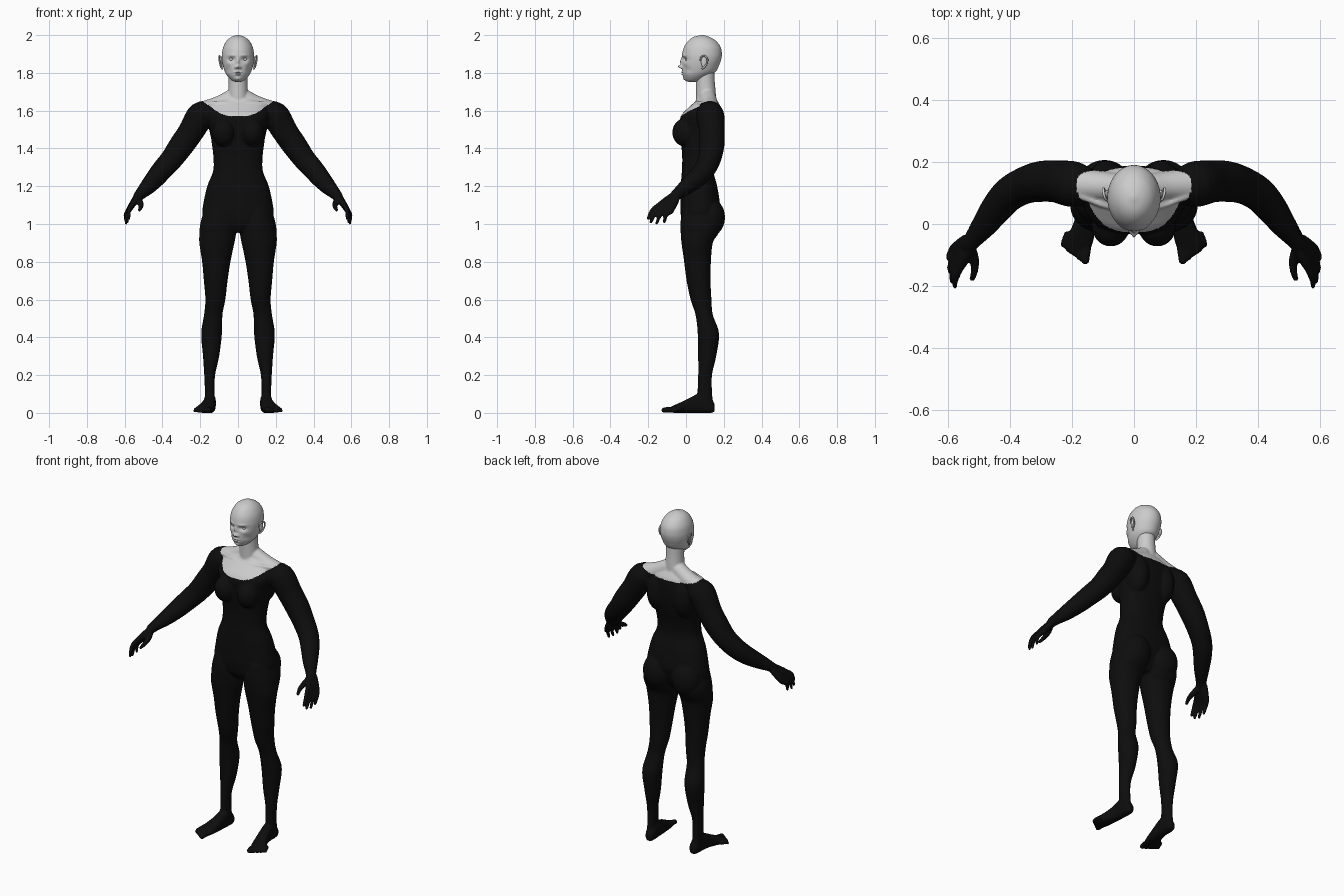
import bpy, bmesh
from math import sin, cos, pi, exp
from mathutils import Vector, Matrix


def smooth(keys, n):
    """Catmull-Rom interpolation between key tuples."""
    out = []
    for i in range(len(keys) - 1):
        a, b, c, d = (keys[max(0, min(len(keys) - 1, i + k))] for k in (-1, 0, 1, 2))
        for k in range(n):
            t = k / n
            out.append([0.5 * (2 * q + (r - p) * t + (2 * p - 5 * q + 4 * r - s) * t * t
                               + (3 * q - p - 3 * r + s) * t ** 3)
                        for p, q, r, s in zip(a, b, c, d)])
    return out + [list(keys[-1])]


def skin(bm, rings):
    """Bridge rings of points into a closed surface."""
    vs = [[bm.verts.new(p) for p in ring] for ring in rings]
    n = len(vs[0])
    for a, b in zip(vs, vs[1:]):
        for i in range(n):
            j = (i + 1) % n
            bm.faces.new((a[i], a[j], b[j], b[i]))
    bm.faces.new(vs[0][::-1])
    bm.faces.new(vs[-1])


def loft(bm, keys, s=1, axis='z', segs=40, n=6, e=0.92):
    """Keys: station, centre x, half width, depth from, depth to."""
    rings = []
    for h, c, r, lo, hi in smooth(keys, n):
        ring = []
        for i in range(segs):
            u, v = cos(2 * pi * i / segs), sin(2 * pi * i / segs)
            u = abs(u) ** e * (1 if u > 0 else -1)
            v = abs(v) ** e * (1 if v > 0 else -1)
            x, d = s * (c + max(r, 0.001) * u), (lo + hi) / 2 + (hi - lo) / 2 * v
            ring.append((x, d, h) if axis == 'z' else (x, h, d))
        rings.append(ring)
    skin(bm, rings)


def ball(bm, c, r, s=1, seg=24):
    m = Matrix.Translation((s * c[0], c[1], c[2])) @ Matrix.Diagonal((*r, 1))
    bmesh.ops.create_uvsphere(bm, u_segments=seg, v_segments=seg // 2, radius=1, matrix=m)


def tube(bm, keys, s=1, segs=20, n=5):
    """Round tube through (x, y, z, radius) keys with rounded ends."""
    pts = smooth(keys, n)
    pos = [Vector((s * p[0], p[1], p[2])) for p in pts]
    prev, q, rings = Vector((0, 0, 1)), Matrix.Identity(3).to_quaternion(), []
    for i, p in enumerate(pos):
        t = (pos[min(i + 1, len(pos) - 1)] - pos[max(i - 1, 0)]).normalized()
        q = prev.rotation_difference(t) @ q
        prev = t
        rings.append([p + q @ Vector((pts[i][3] * cos(2 * pi * k / segs),
                                      pts[i][3] * sin(2 * pi * k / segs), 0)) for k in range(segs)])
    skin(bm, rings)
    for k in (keys[0], keys[-1]):
        ball(bm, k[:3], (k[3],) * 3, s, 16)


def finish(bm, name):
    bmesh.ops.recalc_face_normals(bm, faces=bm.faces)
    me = bpy.data.meshes.new(name)
    bm.to_mesh(me)
    bm.free()
    me.shade_smooth()
    ob = bpy.data.objects.new(name, me)
    bpy.context.collection.objects.link(ob)
    return ob


def mix(a, b, t):
    return tuple(p + (q - p) * t for p, q in zip(a, b))


bm = bmesh.new()
# torso and neck
loft(bm, [(.955, 0, .05, .01, .12), (1.0, 0, .165, -.02, .15), (1.05, 0, .188, -.028, .17),
          (1.1, 0, .185, -.03, .18), (1.2, 0, .163, -.028, .165), (1.28, 0, .132, -.022, .145),
          (1.35, 0, .13, -.02, .152), (1.42, 0, .138, -.025, .17), (1.5, 0, .15, -.03, .185),
          (1.57, 0, .165, -.028, .188), (1.62, 0, .155, .018, .183), (1.65, 0, .12, .05, .168),
          (1.67, 0, .06, .06, .155)], e=.88)
tube(bm, [(0, .107, 1.6, .055), (0, .106, 1.68, .053), (0, .103, 1.75, .05), (0, .1, 1.83, .05)])

for s in (1, -1):
    # bust, shoulder blade, buttock, trapezius and collar bone
    ball(bm, (.075, -.005, 1.485), (.062, .068, .075), s)
    ball(bm, (.088, .125, 1.52), (.065, .08, .12), s)
    ball(bm, (.095, .13, 1.035), (.085, .077, .1), s)
    tube(bm, [(.035, .115, 1.667, .045), (.1, .122, 1.63, .048), (.18, .127, 1.595, .056)], s)
    tube(bm, [(.018, .052, 1.635, .012), (.09, .06, 1.64, .011), (.17, .09, 1.635, .012)], s)
    # leg
    loft(bm, [(1.08, .1, .078, -.02, .17), (1.0, .105, .095, -.03, .188), (.95, .107, .097, -.028, .172),
              (.9, .112, .093, -.024, .142), (.8, .115, .075, -.01, .132), (.7, .118, .063, .003, .13),
              (.6, .12, .053, .024, .135), (.52, .131, .049, .05, .142), (.42, .14, .055, .062, .175),
              (.3, .1425, .043, .064, .16), (.2, .15, .029, .064, .138), (.1, .15, .025, .06, .139),
              (.04, .149, .028, .055, .146), (.01, .148, .025, .06, .145)], s, e=1)
    # foot and toes
    loft(bm, [(.152, .146, .014, .008, .045), (.135, .146, .026, 0, .07), (.08, .148, .031, 0, .105),
              (.03, .153, .033, 0, .085), (-.02, .165, .04, 0, .06), (-.06, .178, .046, 0, .042),
              (-.085, .181, .038, .003, .03), (-.095, .18, .03, .006, .025)], s, axis='y', e=.8)
    for i in range(5):
        t = i / 4
        r = .0145 - .005 * t
        tube(bm, [(.15 + .066 * t, -.065 + .035 * t, .018, r), (.155 + .07 * t, -.098 + .045 * t, .018, r),
                  (.157 + .071 * t, -.117 + .049 * t, r, r)], s, 14, 3)
    # arm
    tube(bm, [(.15, .12, 1.57, .06), (.195, .128, 1.575, .074), (.25, .137, 1.487, .068),
              (.3, .137, 1.415, .066), (.35, .125, 1.345, .06), (.4, .098, 1.288, .056),
              (.44, .055, 1.24, .051), (.48, 0, 1.195, .042), (.515, -.045, 1.16, .031),
              (.53, -.065, 1.143, .027)], s, 28)
    # hand: palm bones running on into fingers, then thumb
    tips = [(.577, -.201, 1.03), (.586, -.186, 1.01), (.592, -.155, 1.004), (.592, -.115, 1.01)]
    for i, tip in enumerate(tips):
        wrist = mix((.526, -.075, 1.145), (.542, -.052, 1.132), i / 3)
        knuckle = mix((.559, -.137, 1.105), (.583, -.08, 1.066), i / 3)
        mid = Vector(mix(knuckle, tip, .5)) + Vector((.008, -.008, .008))
        tube(bm, [(*wrist, .019), (*mix(wrist, knuckle, .5), .018), (*knuckle, .0145)], s, 16)
        tube(bm, [(*knuckle, .0135), (*mid, .0115), (*tip, .0085)], s, 16)
    tube(bm, [(.53, -.07, 1.135, .018), (.515, -.112, 1.108, .016), (.514, -.15, 1.09, .0125),
              (.522, -.177, 1.074, .0095)], s, 16)

# fuse the body parts into one smooth skin
body = finish(bm, "body_base")
fuse = body.modifiers.new("fuse", 'REMESH')
fuse.mode, fuse.voxel_size, fuse.use_smooth_shade = 'VOXEL', .0052, True
relax = body.modifiers.new("relax", 'SMOOTH')
relax.factor, relax.iterations = .5, 8
bpy.context.view_layer.update()
fused = bpy.data.meshes.new_from_object(body.evaluated_get(bpy.context.evaluated_depsgraph_get()))
bpy.data.objects.remove(body)


def is_bare(p):
    """True above the scooped neckline."""
    t = max(0, min(1, (p.y + .03) / .2))
    base = 1.57 + .05 * t
    return abs(p.x) < .187 and p.z > base + (1.65 - base) * (abs(p.x) / .187) ** 3


# split at the neckline into bodysuit and bare shoulders
black = bpy.data.materials.new("suit_black")
black.diffuse_color = (.004, .004, .004, 1)
for name, bare in (("bodysuit", False), ("neck_and_shoulders", True)):
    bm = bmesh.new()
    bm.from_mesh(fused)
    drop = [f for f in bm.faces if is_bare(f.calc_center_median()) != bare]
    bmesh.ops.delete(bm, geom=drop, context='FACES')
    part = finish(bm, name)
    if not bare:
        part.data.materials.append(black)

# head with sculpted face
bm = bmesh.new()
loft(bm, [(1.9995, 0, .008, .078, .094), (1.99, 0, .036, .04, .125), (1.97, 0, .06, .012, .158),
          (1.937, 0, .078, -.01, .183), (1.9, 0, .085, -.02, .19), (1.87, 0, .085, -.02, .186),
          (1.84, 0, .08, -.02, .175), (1.81, 0, .071, -.02, .16), (1.79, 0, .061, -.017, .135),
          (1.77, 0, .044, -.009, .105), (1.757, 0, .027, .002, .075), (1.753, 0, .012, .014, .055)],
     segs=128, n=9, e=1)
# x, z, spread x, spread z, push forward
bumps = [(0, 1.86, .008, .018, .011), (0, 1.833, .011, .009, .022), (.013, 1.828, .006, .006, .009),
         (.034, 1.872, .017, .011, -.013), (.033, 1.893, .02, .006, .004), (0, 1.804, .016, .004, .007),
         (0, 1.791, .013, .004, .007), (0, 1.7975, .02, .002, -.004), (0, 1.768, .016, .009, .006),
         (.05, 1.848, .014, .012, .004), (.055, 1.815, .015, .014, -.004)]
for v in bm.verts:
    w = max(0, min(1, (.08 - v.co.y) / .06))
    v.co.y -= w * sum(a * exp(-((abs(v.co.x) - x) / sx) ** 2 - ((v.co.z - z) / sz) ** 2)
                      for x, z, sx, sz, a in bumps)
# ears and eyes
for s in (1, -1):
    ball(bm, (.087, .095, 1.857), (.007, .015, .029), s)
    tube(bm, [(.084, .076, 1.868, .004), (.092, .081, 1.885, .004), (.098, .1, 1.889, .0045),
              (.099, .113, 1.875, .0045), (.096, .111, 1.85, .004), (.09, .098, 1.832, .005),
              (.083, .088, 1.823, .005)], s, 12)
    ball(bm, (.033, .008, 1.872), (.016, .012, .009), s)
finish(bm, "head")
